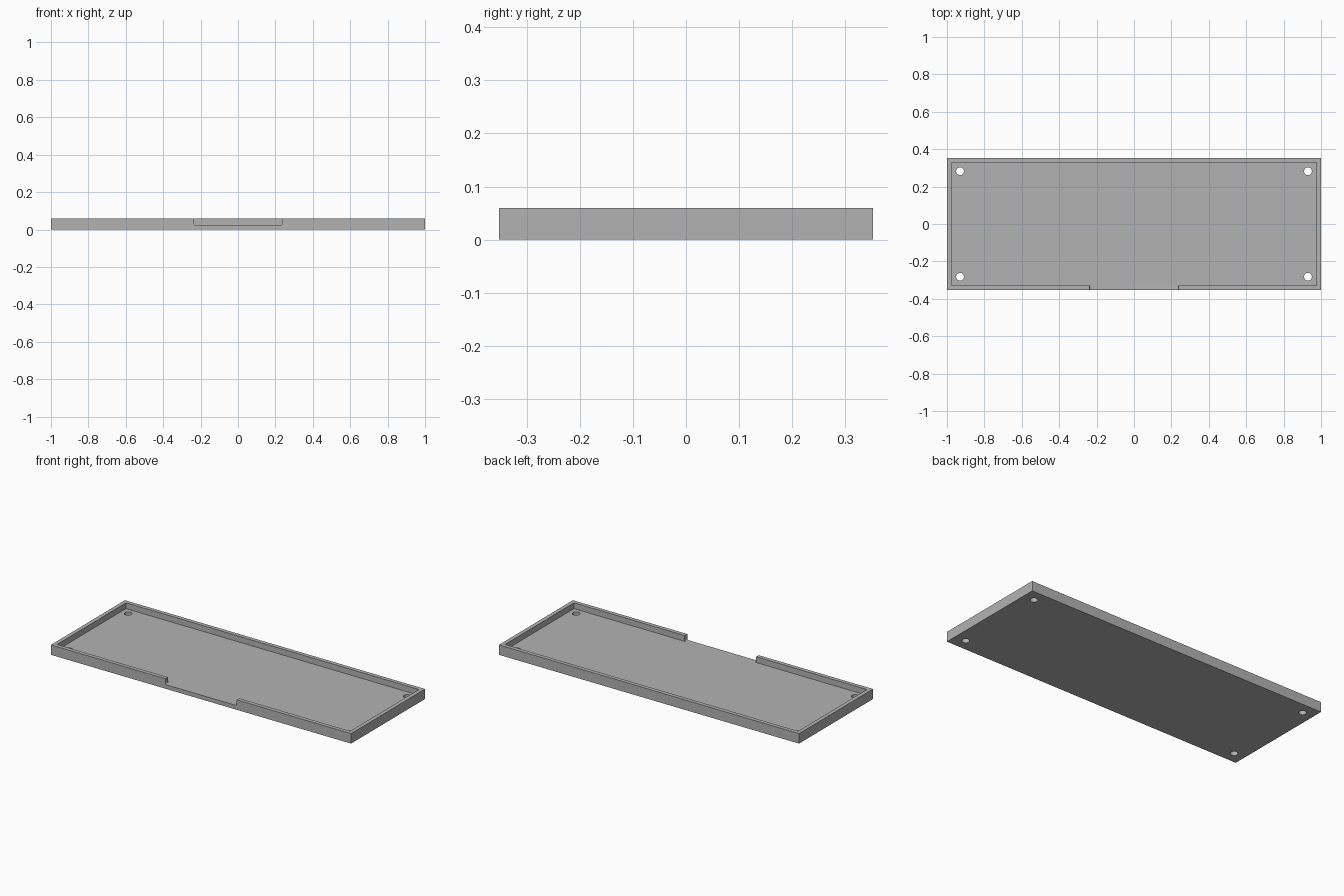
import bpy

HALF_X, HALF_Y, HEIGHT = 1.0, 0.352, 0.06
WALL, FLOOR = 0.024, 0.025
GAP = 0.238

if "Cube" in bpy.data.objects:
    bpy.data.objects.remove(bpy.data.objects["Cube"], do_unlink=True)


def box(name, x, y, z):
    """Box spanning the given (low, high) range on each axis."""
    spans = (x, y, z)
    bpy.ops.mesh.primitive_cube_add(size=1, location=[sum(s) / 2 for s in spans])
    obj = bpy.context.object
    obj.name = name
    obj.scale = [s[1] - s[0] for s in spans]
    bpy.ops.object.transform_apply(location=True, scale=True)
    return obj


def cut(target, cutter):
    """Subtract the cutter from the target, then discard the cutter."""
    mod = target.modifiers.new("cut", "BOOLEAN")
    mod.operation, mod.solver, mod.object = "DIFFERENCE", "EXACT", cutter
    bpy.context.view_layer.objects.active = target
    bpy.ops.object.modifier_apply(modifier=mod.name)
    bpy.data.objects.remove(cutter, do_unlink=True)


# Solid block
tray = box("tray", (-HALF_X, HALF_X), (-HALF_Y, HALF_Y), (0, HEIGHT))

# Shallow cavity inside the rim
inner_x, inner_y = HALF_X - WALL, HALF_Y - WALL
cut(tray, box("cavity_cutter", (-inner_x, inner_x), (-inner_y, inner_y), (FLOOR, 0.2)))

# Opening in the front wall with softened lower corners
gap = box("gap_cutter", (-GAP, GAP), (-0.5, 0.1 - inner_y), (FLOOR, 0.2))
bevel = gap.modifiers.new("soft_corners", "BEVEL")
bevel.width, bevel.segments = 0.008, 4
bevel.limit_method = "WEIGHT"
weights = gap.data.attributes.new("bevel_weight_edge", "FLOAT", "EDGE")
for edge in gap.data.edges:
    a, b = (gap.data.vertices[i].co for i in edge.vertices)
    if abs(a.y - b.y) > 0.01 and a.z < 0.1:
        weights.data[edge.index].value = 1.0
bpy.ops.object.modifier_apply(modifier=bevel.name)
# Keep the softened cutter within the wall so the floor stays flat
for v in gap.data.vertices:
    if v.co.y > -inner_y:
        v.co.y = -inner_y + 0.001
cut(tray, gap)

# Screw holes through the four corners
for sx in (-1, 1):
    for sy in (-1, 1):
        bpy.ops.mesh.primitive_cylinder_add(
            vertices=32, radius=0.021, depth=0.2, location=(sx * 0.93, sy * 0.282, 0))
        cut(tray, bpy.context.object)

# Plain grey plastic
grey = bpy.data.materials.new("plain grey")
grey.use_nodes = True
color = (0.45, 0.45, 0.45, 1)
grey.diffuse_color = color
grey.node_tree.nodes["Principled BSDF"].inputs["Base Color"].default_value = color
tray.data.materials.clear()
tray.data.materials.append(grey)
for poly in tray.data.polygons:
    poly.material_index = 0

bpy.context.view_layer.objects.active = tray
tray.select_set(True)
bpy.ops.object.shade_smooth_by_angle(angle=0.6)
